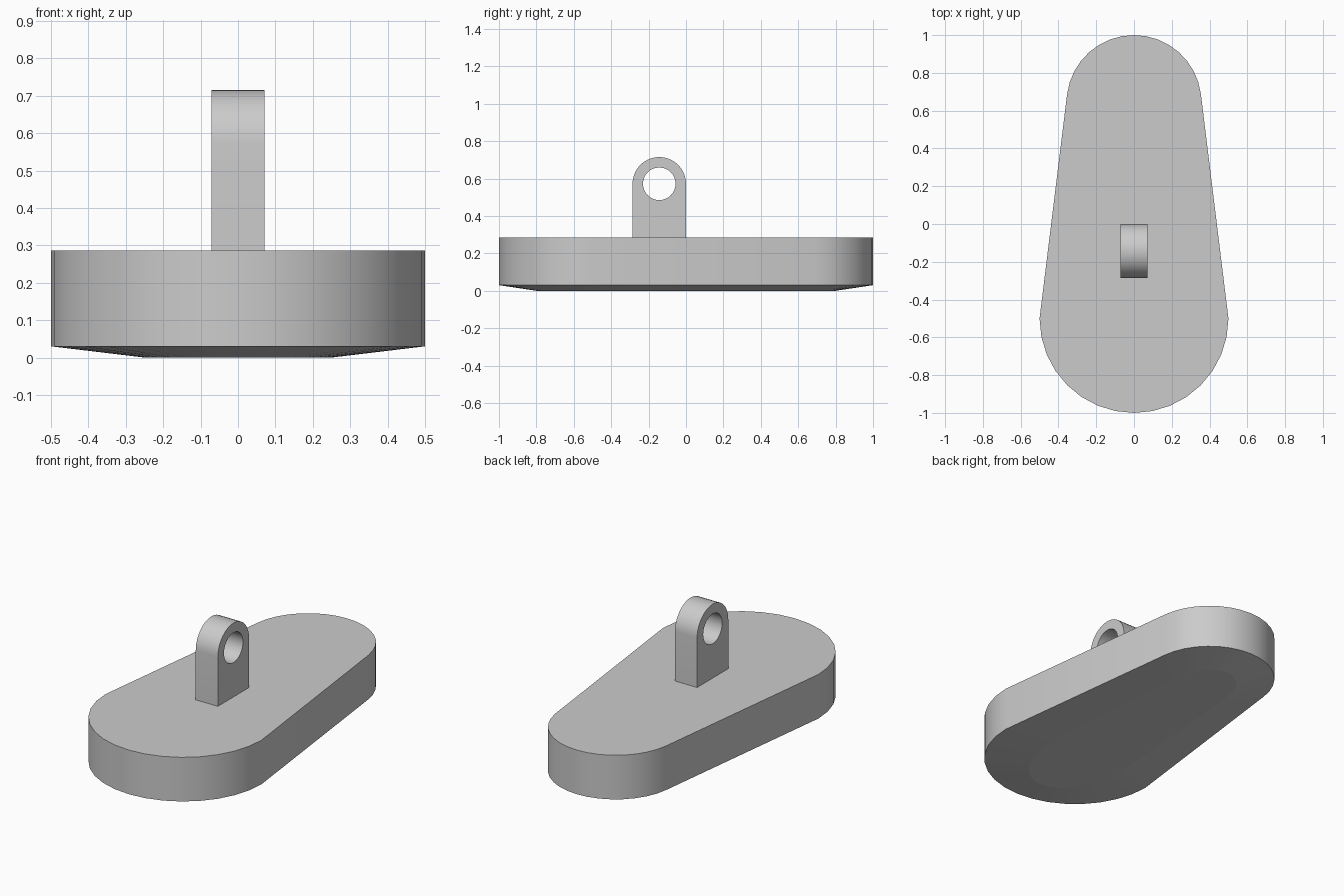
import bpy, bmesh
from math import sin, cos, pi, radians
from mathutils import Vector

old = bpy.data.objects.get("Cube")
if old:
    bpy.data.objects.remove(old, do_unlink=True)

grey = bpy.data.materials.new("plain grey")
grey.use_nodes = True
colour = (0.6, 0.6, 0.6, 1)
grey.diffuse_color = colour
grey.node_tree.nodes["Principled BSDF"].inputs["Base Color"].default_value = colour


def arc(cx, cy, r, start, end, steps):
    """Points on an arc, angles in degrees, both ends included."""
    angles = [radians(start + (end - start) * i / steps) for i in range(steps + 1)]
    return [(cx + r * cos(a), cy + r * sin(a)) for a in angles]


def finish(bm, name):
    bmesh.ops.recalc_face_normals(bm, faces=bm.faces)
    mesh = bpy.data.meshes.new(name)
    bm.to_mesh(mesh)
    bm.free()
    mesh.materials.append(grey)
    obj = bpy.data.objects.new(name, mesh)
    bpy.context.collection.objects.link(obj)
    bpy.ops.object.select_all(action='DESELECT')
    obj.select_set(True)
    bpy.context.view_layer.objects.active = obj
    bpy.ops.object.shade_smooth_by_angle(angle=radians(30))
    return obj


# Tapered base: wide round front, narrow round back, shallow bevelled underside
outline = arc(0, -0.5, 0.5, 180, 360, 16) + arc(0, 0.643, 0.357, 7.2, 172.8, 16)
bm = bmesh.new()
rings = []
for z, sx, sy in ((0, 0.5, 0.8), (0.03, 1, 1), (0.286, 1, 1)):
    rings.append([bm.verts.new((x * sx, y * sy, z)) for x, y in outline])
count = len(outline)
for low, high in zip(rings, rings[1:]):
    for i in range(count):
        j = (i + 1) % count
        bm.faces.new((low[i], low[j], high[j], high[i]))
bm.faces.new(rings[0])
bm.faces.new(rings[-1])
base = finish(bm, "base")
# The shallow underside bevel is flat shaded
for face in base.data.polygons:
    if face.normal.z < -0.1:
        face.use_smooth = False

# Upright lug with a round eye, drawn side-on and extruded across x
half, cy, cz, r = 0.071, -0.143, 0.572, 0.143
body = [(cy - r, 0.28), (cy + r, 0.28)] + arc(cy, cz, r, 0, 180, 20)
eye = arc(cy, cz, 0.087, 0, 360, 32)[:-1]
bm = bmesh.new()
edges = []
for loop in (body, eye):
    verts = [bm.verts.new((-half, y, z)) for y, z in loop]
    edges += [bm.edges.new((verts[i - 1], verts[i])) for i in range(len(verts))]
bmesh.ops.triangle_fill(bm, edges=edges, use_beauty=True)
side = bmesh.ops.extrude_face_region(bm, geom=bm.faces[:], use_keep_orig=True)
moved = [g for g in side["geom"] if isinstance(g, bmesh.types.BMVert)]
bmesh.ops.translate(bm, verts=moved, vec=Vector((2 * half, 0, 0)))
finish(bm, "lug")
